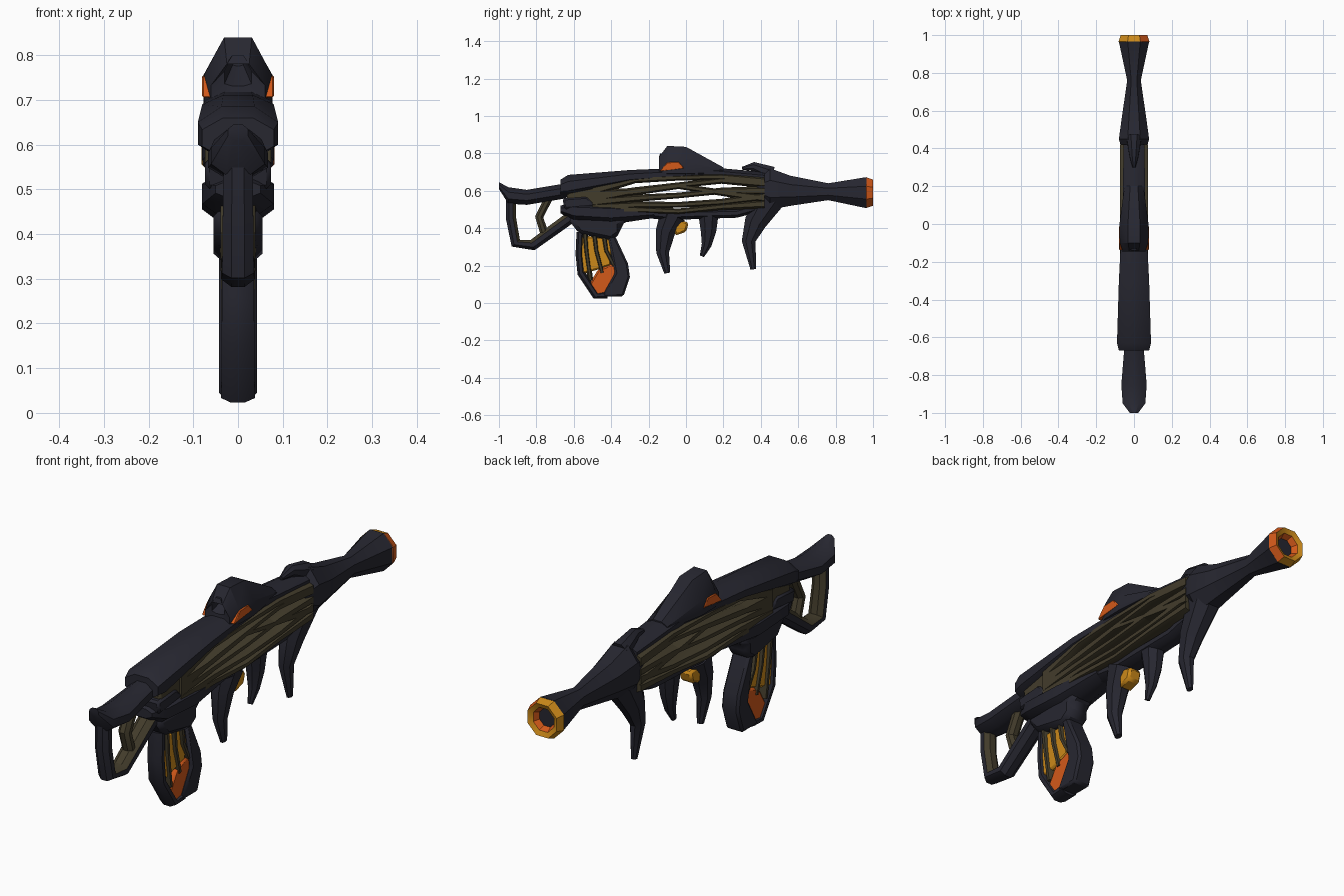
import bpy
import bmesh
from math import cos, sin, pi, radians
from mathutils import Vector

if "Cube" in bpy.data.objects:
    bpy.data.objects.remove(bpy.data.objects["Cube"])


def material(name, red, green, blue):
    mat = bpy.data.materials.new(name)
    mat.use_nodes = True
    mat.diffuse_color = (red, green, blue, 1)
    shader = mat.node_tree.nodes["Principled BSDF"]
    shader.inputs["Base Color"].default_value = mat.diffuse_color
    return mat


SHELL = material("charcoal shell", .02, .02, .03)
SINEW = material("olive sinew", .055, .045, .024)
AMBER = material("glowing amber", .6, .25, .01)
EMBER = material("ember orange", .65, .1, .01)


def finish(name, bm, mats, rule=None):
    """Turn a bmesh into a shaded object, colouring its faces by an optional rule."""
    bmesh.ops.recalc_face_normals(bm, faces=bm.faces[:])
    bm.normal_update()
    if rule:
        for face in bm.faces:
            face.material_index = rule(face)
    mesh = bpy.data.meshes.new(name)
    bm.to_mesh(mesh)
    bm.free()
    for mat in mats:
        mesh.materials.append(mat)
    mesh.shade_smooth()
    mesh.set_sharp_from_angle(angle=radians(35))
    obj = bpy.data.objects.new(name, mesh)
    bpy.context.collection.objects.link(obj)
    return obj


def loft(name, sections, mats=(SHELL,), x=0, sides=8, upright=True, floor=1, rule=None):
    """Join rings given as (y, z, half width, half height); floor flattens undersides."""
    bm = bmesh.new()
    rings = []
    turn = pi / sides
    stretch = 1 / cos(turn)
    for i, (y, z, wide, high) in enumerate(sections):
        before, after = sections[max(i - 1, 0)], sections[min(i + 1, len(sections) - 1)]
        along = Vector((0, after[0] - before[0], after[1] - before[1])).normalized()
        up = Vector((0, 0, 1)) if upright else Vector((1, 0, 0)).cross(along)
        ring = []
        for k in range(sides):
            angle = turn + k * 2 * pi / sides
            lift = sin(angle) * high * stretch
            if lift < 0:
                lift *= floor
            spot = Vector((x + cos(angle) * wide * stretch, y, z)) + up * lift
            ring.append(bm.verts.new(spot))
        rings.append(ring)
    for near, far in zip(rings, rings[1:]):
        for k in range(sides):
            after = (k + 1) % sides
            bm.faces.new((near[k], near[after], far[after], far[k]))
    bm.faces.new(rings[0])
    bm.faces.new(rings[-1])
    return finish(name, bm, mats, rule)


def limb(name, spine, start, end, breadth=1, mats=(SHELL,), rule=None):
    """Evenly tapering branch that follows a spine of (y, z) points."""
    sections = []
    for i, (y, z) in enumerate(spine):
        radius = start + (end - start) * i / (len(spine) - 1)
        sections.append((y, z, radius * breadth, radius))
    return loft(name, sections, mats, upright=False, rule=rule)


def slab(name, outline, half, mat, bevel=.01):
    """Side outline of (y, z) points, extruded evenly to both sides and chamfered."""
    bm = bmesh.new()
    face = bm.faces.new([bm.verts.new((-half, y, z)) for y, z in outline])
    grown = bmesh.ops.extrude_face_region(bm, geom=[face])["geom"]
    verts = [item for item in grown if isinstance(item, bmesh.types.BMVert)]
    bmesh.ops.translate(bm, verts=verts, vec=(half + half, 0, 0))
    obj = finish(name, bm, (mat,))
    chamfer = obj.modifiers.new("chamfer", "BEVEL")
    chamfer.width = bevel
    chamfer.segments = 1
    return obj


# Barrel, flaring into the body, with its hollow glowing muzzle
MUZZLE_Z = .59
loft("barrel", [(.38, .61, .06, .05), (.45, .61, .08, .11), (.56, .6, .065, .08),
                (.76, .595, .036, .045), (.965, MUZZLE_Z, .08, .083)])


def muzzle_rule(face):
    spot = face.calc_center_median()
    inner = Vector((spot.x, spot.z - MUZZLE_Z)).length < .045
    outer_side = spot.x > .02 and face.normal.y < .6
    return int(inner or outer_side)


MUZZLE_STEPS = ((.95, .07), (.965, .082), (1, .07), (.99, .05), (.94, .025))
loft("muzzle_ring", [(y, MUZZLE_Z, radius, radius) for y, radius in MUZZLE_STEPS],
     (AMBER, EMBER), rule=muzzle_rule)

# Hooks growing from the front collar and the lower rail
limb("top_horn", [(.46, .69), (.36, .73), (.3, .72)], .04, .008)
limb("front_claw", [(.45, .56), (.37, .43), (.335, .33), (.36, .18)], .08, .015, .75)
limb("rear_claw", [(-.07, .47), (-.11, .38), (-.125, .27), (-.1, .16)], .07, .016, .8)
limb("middle_claw", [(.12, .48), (.12, .38), (.11, .31), (.085, .25)], .055, .012, .8)
slab("lower_ember", [(-.06, .36), (0, .38), (.015, .43), (-.06, .45)], .032, AMBER)

# Upper receiver and the rail running forward to the collar
loft("upper_receiver", [(-.67, .615, .08, .045), (-.63, .625, .09, .06),
                        (-.3, .675, .08, .036), (.1, .7, .06, .028),
                        (.42, .67, .055, .03)])

# Sight hump with a hollow rear eye and a glowing slot on each side
loft("sight_hump", [(-.07, .78, .012, .025), (-.138, .74, .03, .06), (-.145, .7, .06, .08),
                    (-.1, .7, .075, .14), (0, .7, .077, .135), (.2, .7, .05, .025)],
     floor=.15)
slab("sight_slot", [(-.14, .705), (-.1, .752), (-.04, .755), (-.01, .72)], .08, EMBER, .003)

# Lower receiver and lower rail
loft("lower_receiver", [(-.67, .5, .05, .02), (-.6, .49, .08, .055), (-.4, .48, .08, .06),
                        (-.17, .485, .06, .03)])
limb("lower_rail", [(-.25, .49), (-.1, .47), (.05, .475), (.27, .48), (.42, .52)],
     .03, .022, 1.8)
slab("receiver_core", [(-.63, .48), (-.64, .62), (-.42, .64), (-.42, .5)], .066, SINEW)
slab("receiver_cheek", [(-.65, .5), (-.66, .56), (-.53, .57), (-.48, .52)], .074, SHELL)

# Woven sinews on both flanks, evenly stepped and thinnest midway
STRANDS = {
    "upper": (.6, .66, .67, .675, .65),
    "high": (.56, .6, .63, .655, .64),
    "crossing": (.58, .595, .625, .59, .56),
    "middle": (.54, .56, .575, .6, .6),
    "low": (.51, .525, .525, .54, .57),
    "bottom": (.5, .5, .49, .515, .53),
}
for label, heights in STRANDS.items():
    sections = []
    for step, height in enumerate(heights):
        y = step * .23 - .5
        sections.append((y, height, .032, .013 + y * y / 20))
    for side, x in (("left", .042), ("right", -.042)):
        loft(f"{label}_sinew_{side}", sections, (SINEW,), x=x, sides=6)

# Stock: shoulder beam and a hollow loop, dark outside and sinewy inside
loft("stock_beam", [(-1, .628, .022, .018), (-.95, .575, .06, .044),
                    (-.85, .565, .067, .04), (-.64, .6, .05, .04)])


def loop_rule(face):
    spot = face.calc_center_median()
    inward = Vector((0, -.82 - spot.y, .44 - spot.z)).normalized()
    return int(face.normal.dot(inward) > .1)


limb("stock_loop", [(-.935, .57), (-.935, .45), (-.91, .32), (-.82, .31), (-.71, .39),
                    (-.6, .47)], .026, .032, 1.25, (SHELL, SINEW), loop_rule)
limb("stock_strut", [(-.73, .57), (-.785, .46), (-.75, .35)], .022, .022, 1.2, (SINEW,))

# Grip collar below the receiver
slab("grip_collar", [(-.64, .46), (-.57, .37), (-.4, .335), (-.35, .37), (-.35, .41),
                     (-.29, .46)], .055, SHELL, .02)

# Grip: glowing core, dark frame and slanted slats
slab("grip_core", [(-.57, .36), (-.57, .15), (-.4, .2), (-.39, .35)], .027, AMBER)
slab("grip_heart", [(-.53, .08), (-.47, .03), (-.37, .05), (-.37, .22), (-.47, .18)],
     .03, EMBER)
slab("grip_front", [(-.42, .37), (-.38, .16), (-.45, .035), (-.335, .035), (-.3, .14),
                    (-.31, .21), (-.38, .36)], .042, SHELL)
limb("grip_back", [(-.565, .38), (-.57, .26), (-.56, .16), (-.48, .04), (-.42, .045)],
     .02, .022, 1.75)
for i, label in enumerate(("rear", "middle", "front")):
    top = i / 20 - .54
    lean = .03 + i / 80
    base = .12 + i / 25
    limb(f"grip_slat_{label}", [(top, .37), (top + lean / 4, .28), (top + lean, base)],
         .016, .014, 2.5, (SINEW,))
